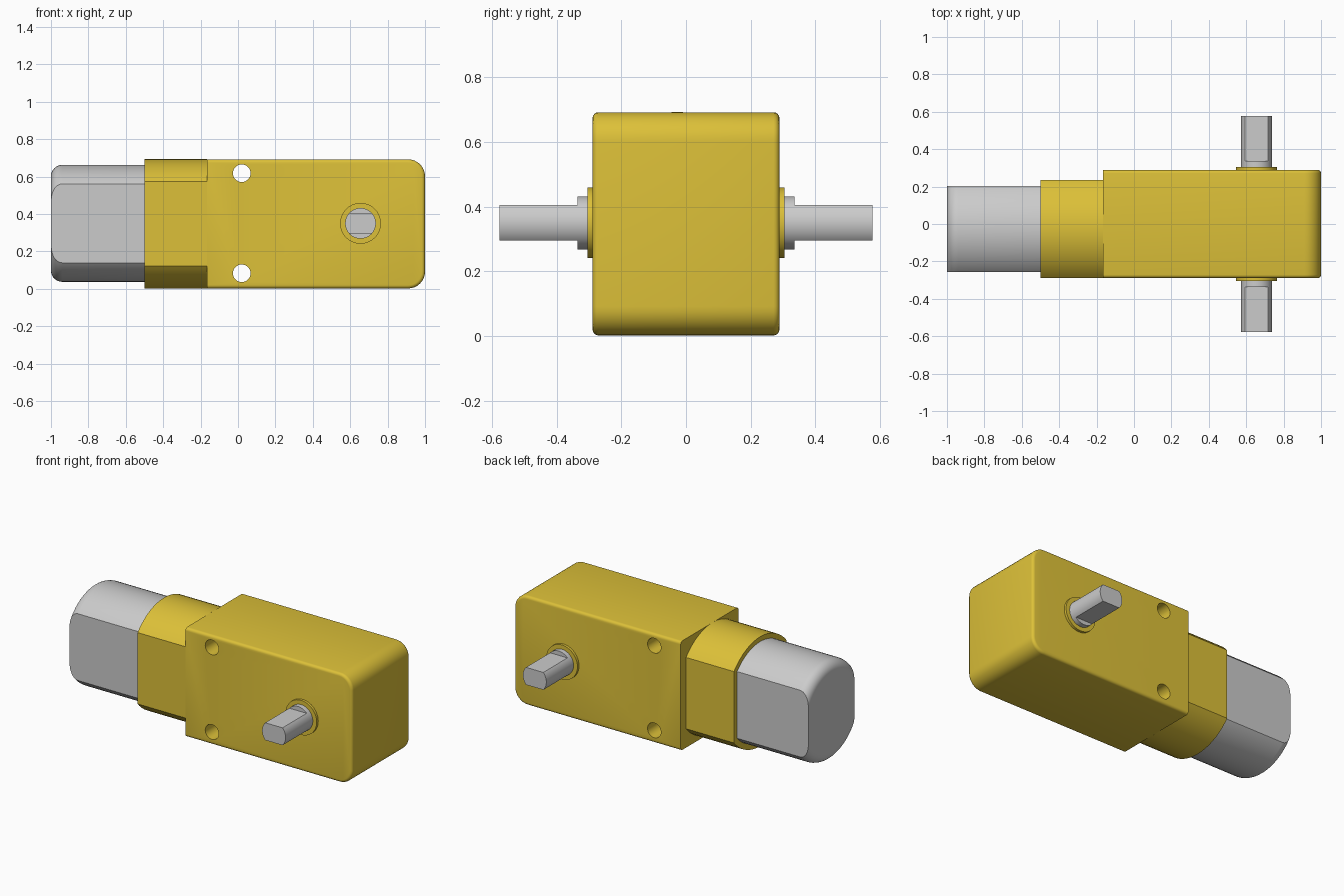
import bpy, bmesh
from math import sin, cos, pi, radians
from mathutils import Matrix, Vector

if "Cube" in bpy.data.objects:
    bpy.data.objects.remove(bpy.data.objects["Cube"])

yellow = bpy.data.materials.new("yellow_plastic")
yellow.diffuse_color = (0.72, 0.53, 0.04, 1)
yellow.use_nodes = True
yellow.node_tree.nodes["Principled BSDF"].inputs["Base Color"].default_value = yellow.diffuse_color
ZC = 0.347          # height of the gearbox centre line
SHAFT_X = 0.655     # output shaft position


def finish(name, bm, mat=None):
    bmesh.ops.recalc_face_normals(bm, faces=bm.faces[:])
    me = bpy.data.meshes.new(name)
    bm.to_mesh(me)
    bm.free()
    ob = bpy.data.objects.new(name, me)
    bpy.context.collection.objects.link(ob)
    if mat:
        me.materials.append(mat)
    return ob


def smooth(ob):
    bpy.ops.object.select_all(action='DESELECT')
    ob.select_set(True)
    bpy.context.view_layer.objects.active = ob
    bpy.ops.object.shade_smooth_by_angle(angle=radians(30))


def lathe(name, profile, centre, axis='X', flat=None, mat=None, n=64):
    """Solid of revolution from (position, radius) points, optional pair of flats."""
    bm = bmesh.new()
    rings = [[bm.verts.new((t, r * cos(2 * pi * i / n), r * sin(2 * pi * i / n)))
              for i in range(n)] for t, r in profile]
    for a, b in zip(rings, rings[1:]):
        for i in range(n):
            j = (i + 1) % n
            bm.faces.new((a[i], a[j], b[j], b[i]))
    bm.faces.new(rings[0])
    bm.faces.new(rings[-1])
    if axis == 'Y':
        bm.transform(Matrix.Rotation(pi / 2, 4, 'Z'))
    if flat:
        direction, half = Vector(flat[0]), flat[1]
        for s in (1, -1):
            cut = bmesh.ops.bisect_plane(
                bm, geom=bm.verts[:] + bm.edges[:] + bm.faces[:],
                plane_co=direction * half * s, plane_no=direction * s, clear_outer=True)
            edges = [e for e in cut['geom_cut'] if isinstance(e, bmesh.types.BMEdge)]
            bmesh.ops.edgeloop_fill(bm, edges=edges)
    bm.transform(Matrix.Translation(centre))
    return finish(name, bm, mat)


# Gearbox housing: block with rounded far corners and softened side rims
bm = bmesh.new()
bmesh.ops.create_cube(bm, size=1, matrix=Matrix.Translation((0.4175, 0, ZC))
                      @ Matrix.Diagonal((1.165, 0.578, 0.69, 1)))
far = [e for e in bm.edges if all(v.co.x > 0.9 for v in e.verts)
       and abs(e.verts[0].co.y - e.verts[1].co.y) > 0.1]
bmesh.ops.bevel(bm, geom=far, offset=0.09, segments=8, profile=0.5, affect='EDGES')
rim = [e for e in bm.edges if abs(e.verts[0].co.y - e.verts[1].co.y) < 1e-4
       and not all(v.co.x < -0.1 for v in e.verts)]
bmesh.ops.bevel(bm, geom=rim, offset=0.018, segments=4, profile=0.5, affect='EDGES')
housing = finish("gearbox_housing", bm, yellow)

# Mounting holes straight through the housing
for z in (0.083, 0.618):
    cutter = lathe("hole_cutter", [(-0.5, 0.047), (0.5, 0.047)], (0.02, 0, z), 'Y',
                   mat=yellow, n=32)
    cutter.hide_render = True
    mod = housing.modifiers.new("hole", 'BOOLEAN')
    mod.operation, mod.solver, mod.object = 'DIFFERENCE', 'EXACT', cutter
    bpy.context.view_layer.objects.active = housing
    bpy.ops.object.modifier_apply(modifier=mod.name)
    bpy.data.objects.remove(cutter)

# Motor neck, its front flat flush with the housing
neck = lathe("motor_neck", [(-0.5, 0.346), (-0.165, 0.346)], (0, -0.027, ZC),
             flat=((0, 1, 0), 0.262), mat=yellow)

# Motor can with rounded rear rim and two flats
R, F = 0.3125, 0.06
rear = [(-1 + F - F * cos(a), R - F + F * sin(a)) for a in (i * pi / 16 for i in range(9))]
can = lathe("motor_can", rear + [(-0.48, R)], (0, -0.026, 0.35), flat=((0, 1, 0), 0.23))

# Output shaft: bearing boss, round collar, flatted ends on both sides
C = (SHAFT_X, 0, 0.35)
boss = lathe("shaft_boss", [(-0.305, 0.109), (0.305, 0.109)], C, 'Y', mat=yellow)
collar = lathe("shaft_collar", [(-0.336, 0.082), (0.336, 0.082)], C, 'Y')
shaft = lathe("output_shaft", [(-0.577, 0.082), (0.577, 0.082)], C, 'Y',
              flat=((0, 0, 1), 0.055))

for ob in (housing, neck, can, boss, collar, shaft):
    smooth(ob)
